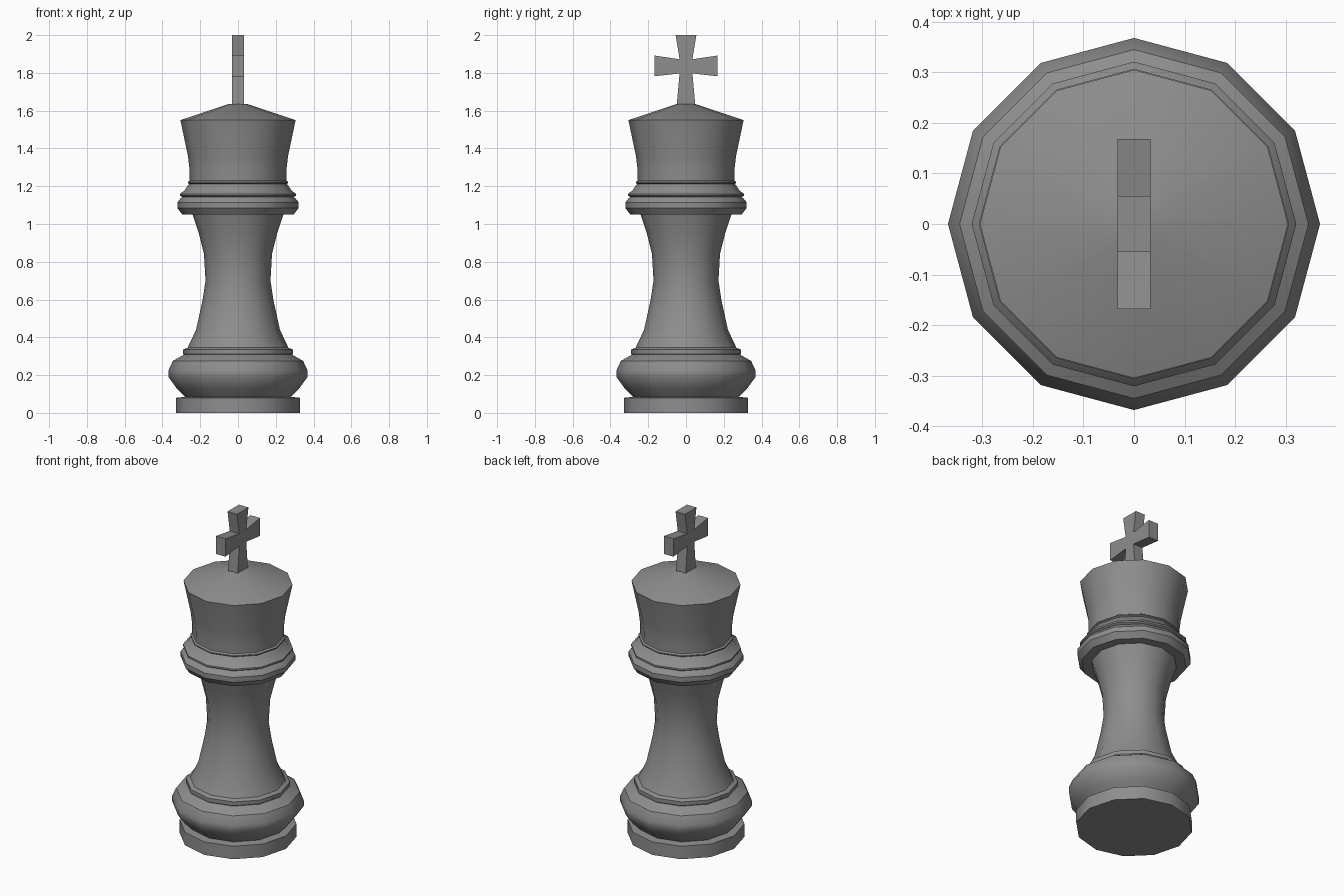
import bpy, bmesh
from math import cos, sin, tau, radians

if "Cube" in bpy.data.objects:
    bpy.data.objects.remove(bpy.data.objects["Cube"])

SIDES = 12
grey = bpy.data.materials.new("dark_grey")
grey.diffuse_color = (0.27, 0.27, 0.27, 1)
grey.use_nodes = True
grey.node_tree.nodes["Principled BSDF"].inputs["Base Color"].default_value = grey.diffuse_color


def finish(name, bm, smooth):
    me = bpy.data.meshes.new(name)
    bm.to_mesh(me)
    bm.free()
    me.materials.append(grey)
    if smooth:
        me.shade_smooth()
        me.set_sharp_from_angle(angle=radians(35))
    ob = bpy.data.objects.new(name, me)
    bpy.context.collection.objects.link(ob)


def lathe(name, profile, cap_bottom=False, cap_top=False):
    """Turn a (radius, height) profile, listed from bottom to top, about z."""
    bm = bmesh.new()
    rings = [[bm.verts.new((r * cos(tau * j / SIDES), r * sin(tau * j / SIDES), z))
              for j in range(SIDES)] for r, z in profile]
    for a, b in zip(rings, rings[1:]):
        for j in range(SIDES):
            k = (j + 1) % SIDES
            bm.faces.new((a[j], a[k], b[k], b[j]))
    if cap_bottom:
        bm.faces.new(rings[0][::-1])
    if cap_top:
        bm.faces.new(rings[-1])
    finish(name, bm, True)


# Foot disc
lathe("foot", [(.327, 0), (.327, .08), (.28, .085)], cap_bottom=True)
# Rounded base bulge with its thin ring
lathe("base_bulge", [(.28, .085), (.325, .13), (.368, .19), (.368, .225),
                     (.345, .275), (.287, .308)])
lathe("base_ring", [(.287, .308), (.29, .312), (.29, .335), (.267, .345)])
# Waisted stem
lathe("stem", [(.267, .345), (.222, .44), (.187, .6), (.172, .7),
               (.18, .84), (.207, .95), (.24, 1.05)])
# Collar: thick ring, middle ring, thin ring
lathe("collar", [(.24, 1.05), (.295, 1.05), (.321, 1.085), (.321, 1.115),
                 (.303, 1.137), (.295, 1.143), (.307, 1.15), (.307, 1.16),
                 (.283, 1.177), (.265, 1.205), (.258, 1.212), (.266, 1.217),
                 (.266, 1.223), (.256, 1.23)])
# Flared head with shallow conical top
lathe("head", [(.256, 1.23), (.258, 1.3), (.265, 1.36), (.305, 1.55), (.05, 1.635)],
      cap_top=True)

# Flared cross, thin along x: half outline in (y, z), mirrored across y = 0
half = [(.05, 1.62), (.034, 1.797), (.168, 1.782), (.168, 1.892), (.034, 1.872), (.055, 2.0)]
outline = half + [(-y, z) for y, z in reversed(half)]
bm = bmesh.new()
face = bm.faces.new([bm.verts.new((-.0325, y, z)) for y, z in outline])
ext = bmesh.ops.extrude_face_region(bm, geom=[face], use_keep_orig=True)
bmesh.ops.translate(bm, vec=(.065, 0, 0),
                    verts=[g for g in ext["geom"] if isinstance(g, bmesh.types.BMVert)])
bmesh.ops.recalc_face_normals(bm, faces=bm.faces)
finish("cross", bm, False)
